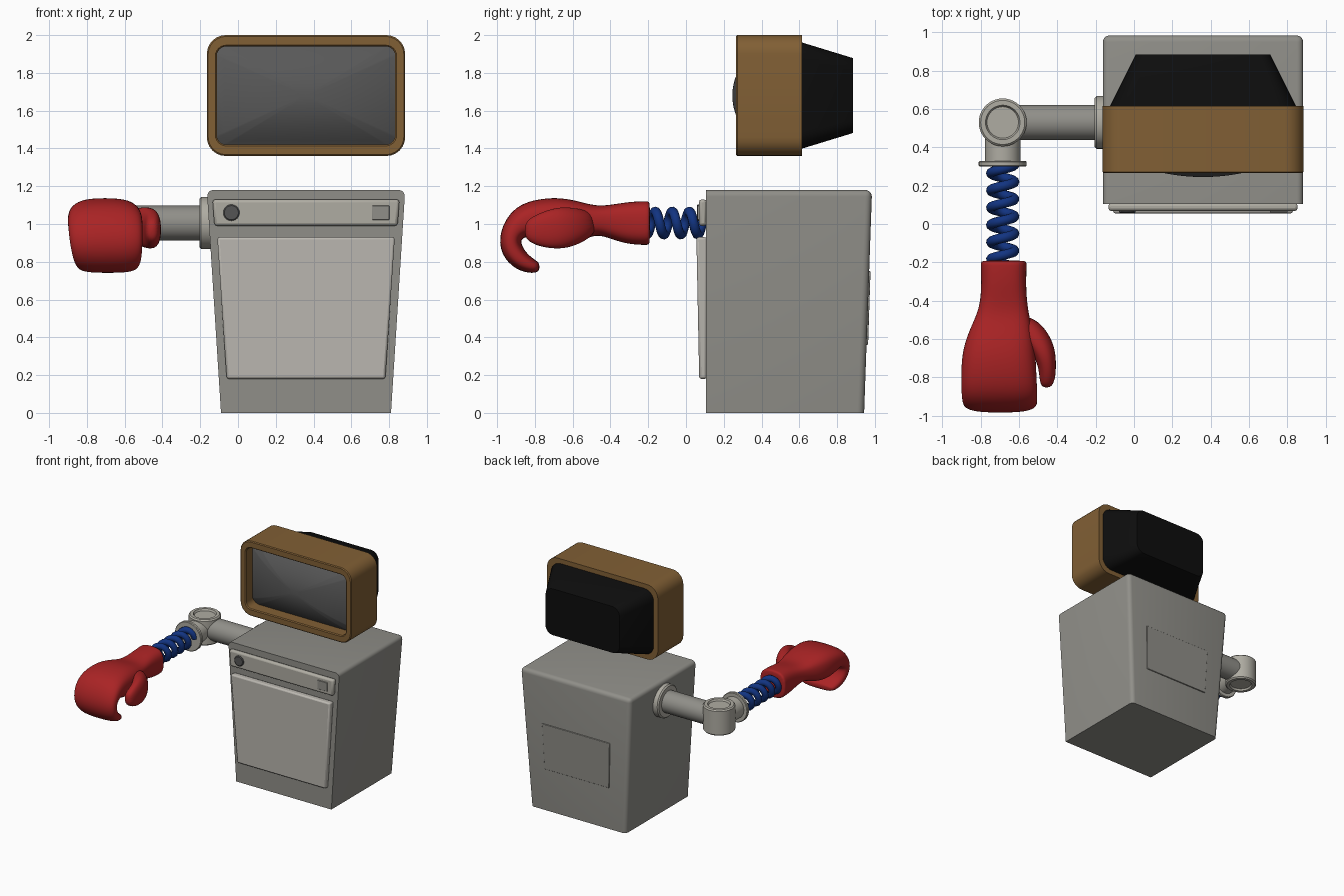
import bpy
import bmesh
from math import sin, cos, pi, radians
from mathutils import Vector

if "Cube" in bpy.data.objects:
    bpy.data.objects.remove(bpy.data.objects["Cube"], do_unlink=True)


def material(name, r, g, b):
    mat = bpy.data.materials.new(name)
    mat.use_nodes = True
    mat.diffuse_color = (r, g, b, 1)
    bsdf = mat.node_tree.nodes["Principled BSDF"]
    bsdf.inputs["Base Color"].default_value = (r, g, b, 1)
    bsdf.inputs["Roughness"].default_value = 0.6
    return mat


grey = material("appliance grey", .28, .275, .25)
cream = material("door cream", .5, .48, .44)
trim = material("pale trim", .43, .415, .365)
wood = material("cabinet brown", .22, .115, .035)
glass = material("screen grey", .098, .098, .098)
black = material("casing black", .004, .004, .004)
red = material("glove red", .4, .017, .018)
blue = material("spring blue", .006, .034, .22)
dark = material("knob charcoal", .09, .09, .09)


def finish(obj, mat, angle=35, bevel=0, subdivide=0):
    """Assign colour, smooth shading and optional modifiers."""
    obj.data.materials.append(mat)
    bpy.ops.object.select_all(action="DESELECT")
    obj.select_set(True)
    bpy.context.view_layer.objects.active = obj
    bpy.ops.object.shade_smooth_by_angle(angle=radians(angle))
    if bevel:
        mod = obj.modifiers.new("soft edges", "BEVEL")
        mod.width, mod.segments = bevel, 2
        mod.limit_method = "ANGLE"
        mod.angle_limit = radians(50)
    if subdivide:
        mod = obj.modifiers.new("smooth", "SUBSURF")
        mod.levels = mod.render_levels = subdivide
    return obj


def make_object(name, bm):
    bmesh.ops.recalc_face_normals(bm, faces=bm.faces[:])
    mesh = bpy.data.meshes.new(name)
    bm.to_mesh(mesh)
    bm.free()
    obj = bpy.data.objects.new(name, mesh)
    bpy.context.collection.objects.link(obj)
    return obj


def loft(name, rings, mat, cap_start=True, **options):
    """Skin a list of equal point rings and cap the ends."""
    bm = bmesh.new()
    rows = [[bm.verts.new(p) for p in ring] for ring in rings]
    n = len(rows[0])
    for a, b in zip(rows, rows[1:]):
        for i in range(n):
            j = (i + 1) % n
            bm.faces.new((a[i], a[j], b[j], b[i]))
    if cap_start:
        bm.faces.new(rows[0])
    bm.faces.new(rows[-1])
    return finish(make_object(name, bm), mat, **options)


def rounded_rect(cx, cz, hw, hh, r, y, steps=6):
    """Rounded rectangle ring facing along y."""
    ring = []
    for quarter, (sx, sz) in enumerate(((1, 1), (-1, 1), (-1, -1), (1, -1))):
        for k in range(steps + 1):
            a = (quarter + k / steps) * pi / 2
            ring.append(Vector((cx + sx * (hw - r) + r * cos(a), y,
                                cz + sz * (hh - r) + r * sin(a))))
    return ring


def lathe(name, origin, axis, profile, mat, sides=40):
    """Turned part: profile holds (radius, distance along axis)."""
    turn = Vector(axis).to_track_quat("Z", "Y")
    rings = []
    for r, d in profile:
        rings.append([Vector(origin) + turn @ Vector((r * cos(2 * pi * i / sides),
                     r * sin(2 * pi * i / sides), d)) for i in range(sides)])
    return loft(name, rings, mat)


def tapered_block(name, cx, widths, heights, fronts, backs, mat, bevel=0, round_back=0):
    """Box with separate bottom and top half width, front y and back y."""
    bm = bmesh.new()
    bottom, top = [[bm.verts.new((cx + s * w, y, z)) for s, y in
                    ((-1, f), (1, f), (1, b), (-1, b))]
                   for w, z, f, b in zip(widths, heights, fronts, backs)]
    bm.faces.new(bottom)
    bm.faces.new(top)
    for i in range(4):
        j = (i + 1) % 4
        bm.faces.new((bottom[i], bottom[j], top[j], top[i]))
    if round_back:
        front = set(bottom[:2] + top[:2])
        edges = [e for e in bm.edges if not all(v in front for v in e.verts)
                 and not all(v in bottom for v in e.verts)]
        bmesh.ops.bevel(bm, geom=edges, offset=round_back, segments=5,
                        profile=.5, affect="EDGES")
    return finish(make_object(name, bm), mat, bevel=bevel)


# Washer-like body with door, control strip and rear service panel
mid = .36
tapered_block("body", mid, (.45, .525), (0, 1.18), (.105, .105), (.943, .985),
              grey, round_back=.035)
tapered_block("door", mid, (.42, .47), (.18, .93), (.07, .055), (.11, .11),
              cream, bevel=.012)
tapered_block("control_strip", mid, (.485, .495), (.99, 1.13), (.068, .068), (.11, .11),
              trim, bevel=.015)
tapered_block("rear_panel", mid, (.305, .32), (.36, .75), (.93, .93), (.964, .977),
              grey, bevel=.004)
tapered_block("push_button", .755, (.046, .046), (1.022, 1.097), (.06, .06), (.08, .08),
              grey, bevel=.003)
lathe("dial_knob", (-.035, .08, 1.06), (0, -1, 0),
      [(.043, 0), (.043, .018), (.037, .023)], dark)

# Television head: frame with recess, bulging screen, tapered rear casing
cz = 1.68
loft("screen_frame", [rounded_rect(mid, cz, hw, hh, r, y) for hw, hh, r, y in (
    (.525, .32, .1, .615), (.525, .32, .1, .272), (.518, .313, .095, .265),
    (.48, .267, .058, .265), (.472, .26, .05, .273), (.472, .26, .05, .42))], wood)

screen_rings = []
for k in range(12):
    t = 1 - k / 12
    ring = rounded_rect(mid, cz, .472 * t, .26 * t, .05 * t, 0)
    for p in ring:
        p.y = .245 + .28 * (p.x - mid) ** 2 + 1.1 * (p.z - cz) ** 2
    screen_rings.append(ring)
loft("screen", screen_rings, glass, cap_start=False, angle=60)

loft("rear_casing", [rounded_rect(mid, cz, hw, hh, r, y) for hw, hh, r, y in (
    (.485, .28, .09, .6), (.485, .28, .09, .617), (.35, .198, .07, .885))], black)

# Arm: wall flange, pipes, elbow and wrist flange
elbow = Vector((-.685, .53, 1.005))
lathe("wall_flange", (-.14, elbow.y, elbow.z), (-1, 0, 0),
      [(.138, 0), (.138, .055), (.128, .065)], trim)
lathe("upper_pipe", (-.16, elbow.y, elbow.z), (-1, 0, 0), [(.092, 0), (.092, .5)], grey)
half_elbow = [(.125, .1), (.115, .11), (.09, .11), (.082, .095)]
lathe("elbow_joint", elbow, (0, 0, 1),
      [(r, -d) for r, d in reversed(half_elbow)] + half_elbow, trim)
lathe("lower_pipe", elbow, (0, -1, 0), [(.092, 0), (.092, .21)], trim)
lathe("wrist_flange", (elbow.x, .328, elbow.z), (0, -1, 0),
      [(.12, 0), (.125, .005), (.125, .023), (.12, .028)], trim)

# Coiled spring
curve = bpy.data.curves.new("spring", "CURVE")
curve.dimensions = "3D"
curve.bevel_depth, curve.bevel_resolution = .026, 3
spline = curve.splines.new("POLY")
turns, per_turn = 6, 24
spline.points.add(turns * per_turn)
for i, point in enumerate(spline.points):
    a = 2 * pi * i / per_turn
    y = .31 - .54 * i / (turns * per_turn)
    point.co = (elbow.x + .061 * cos(a), y, elbow.z + .061 * sin(a), 1)
spring = bpy.data.objects.new("spring", curve)
bpy.context.collection.objects.link(spring)
bpy.ops.object.select_all(action="DESELECT")
spring.select_set(True)
bpy.context.view_layer.objects.active = spring
bpy.ops.object.convert(target="MESH")
finish(bpy.context.view_layer.objects.active, blue, angle=60)


def soft_sweep(name, rows, mat, sides=20, power=.7):
    """Sweep superellipses along rows of (x, y, z, half width, half thickness)."""
    rings = []
    for i, (x, y, z, hw, ht) in enumerate(rows):
        a, b = rows[max(i - 1, 0)], rows[min(i + 1, len(rows) - 1)]
        along = Vector((0, b[1] - a[1], b[2] - a[2])).normalized()
        up = Vector((0, along.z, -along.y))
        ring = []
        for k in range(sides):
            c, s = cos(2 * pi * k / sides), sin(2 * pi * k / sides)
            u = hw * abs(c) ** power * (1 if c > 0 else -1)
            v = ht * abs(s) ** power * (1 if s > 0 else -1)
            ring.append(Vector((x + u, y, z)) + up * v)
        rings.append(ring)
    return loft(name, rings, mat, angle=180, subdivide=2)


# Boxing glove: curled mitt and thumb
soft_sweep("glove_mitt", [
    (-.68, -.19, 1.005, .118, .114), (-.68, -.2, 1.005, .122, .118),
    (-.68, -.31, 1.005, .117, .114), (-.68, -.41, 1.015, .123, .086),
    (-.685, -.48, 1.02, .14, .076), (-.695, -.56, 1.015, .168, .106),
    (-.705, -.66, 1.01, .192, .13), (-.706, -.77, 1.02, .198, .118),
    (-.703, -.87, 1.02, .2, .09), (-.7, -.935, .94, .197, .062),
    (-.695, -.925, .86, .19, .062), (-.69, -.87, .797, .178, .052),
    (-.69, -.8, .77, .155, .036), (-.69, -.775, .772, .13, .02)], red)
soft_sweep("glove_thumb", [
    (-.6, -.48, 1.01, .06, .05), (-.535, -.55, .995, .08, .09),
    (-.475, -.65, .98, .066, .115), (-.452, -.74, .97, .046, .1),
    (-.452, -.81, .965, .042, .075), (-.457, -.855, .965, .025, .04)], red, power=.85)
